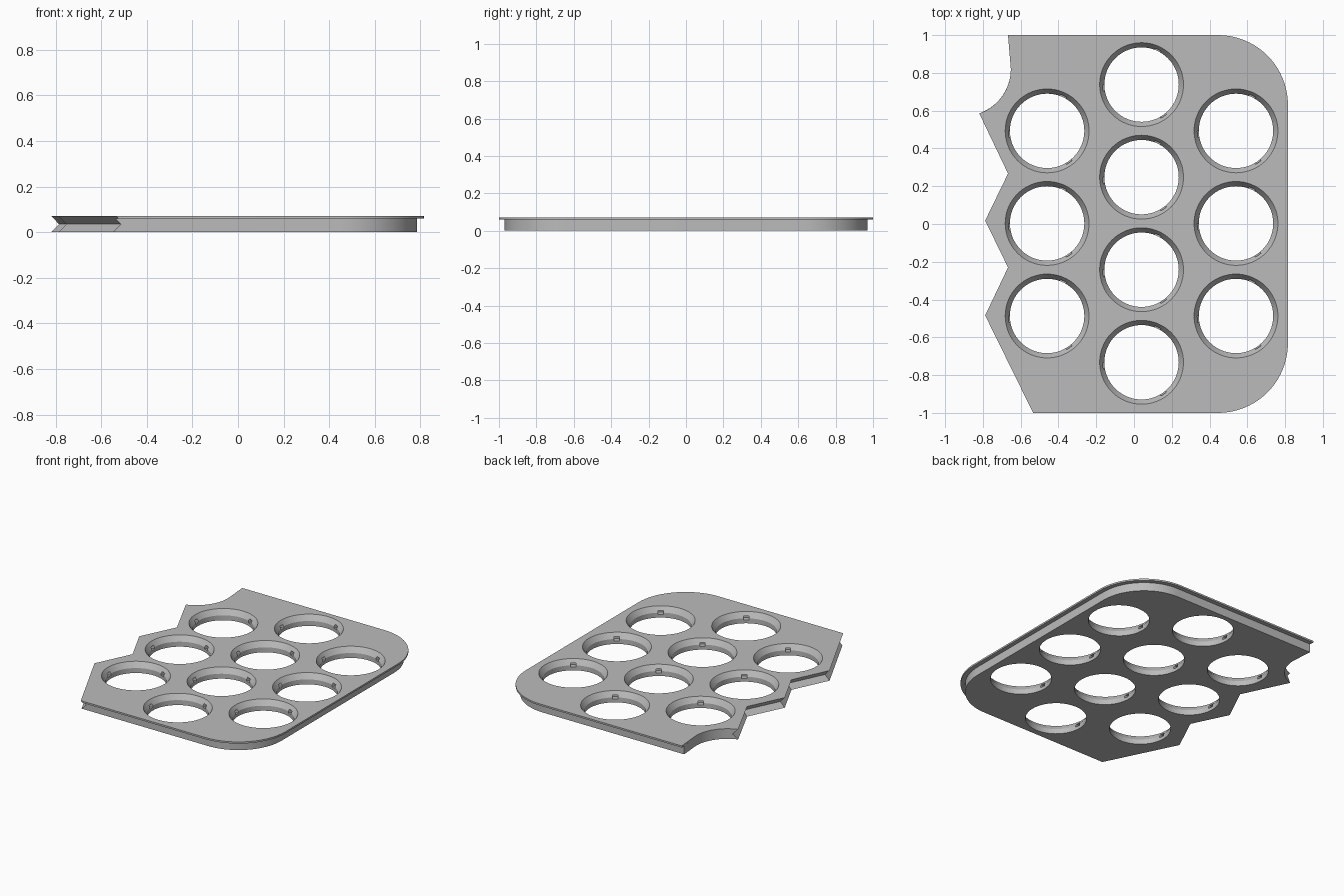
import bpy, bmesh
from math import sin, cos, radians, pi
from mathutils import Matrix

if "Cube" in bpy.data.objects:
    bpy.data.objects.remove(bpy.data.objects["Cube"])

TOP, FLANGE, MID = 0.072, 0.06, 0.035

grey = bpy.data.materials.new("light_grey")
grey.use_nodes = True
grey.diffuse_color = (0.5, 0.5, 0.5, 1)
grey.node_tree.nodes["Principled BSDF"].inputs["Base Color"].default_value = (0.5, 0.5, 0.5, 1)


def arc(cx, cy, r, start, end, n):
    steps = [radians(start + (end - start) * i / n) for i in range(n + 1)]
    return [(cx + r * cos(a), cy + r * sin(a)) for a in steps]


def outline(inset, groove):
    """Plate contour: inset on the three smooth sides, groove on the zigzag."""
    rad = 0.37
    x, y = 0.815 - rad, 1 - rad
    pts = [(-0.534 - inset * 0.49 + groove, inset - 1)]
    pts += arc(x, -y, rad - inset, -90, 0, 20)
    pts += arc(x, y, rad - inset, 0, 90, 20)
    pts.append((-0.667 + inset * 0.08, 1 - inset))
    pts += arc(-0.9, 0.82, 0.248, 0, -71 + groove * 243, 14)
    zigzag = [(-0.667, 0.267), (-0.788, 0.018), (-0.667, -0.23), (-0.788, -0.484)]
    return pts + [(px + groove, py) for px, py in zigzag]


def make_object(name, bm):
    bmesh.ops.recalc_face_normals(bm, faces=bm.faces)
    mesh = bpy.data.meshes.new(name)
    bm.to_mesh(mesh)
    bm.free()
    mesh.materials.append(grey)
    obj = bpy.data.objects.new(name, mesh)
    bpy.context.collection.objects.link(obj)
    return obj


def loft(bm, loops):
    """Skin stacked loops of equal length and cap both ends."""
    rings = [[bm.verts.new((x, y, z)) for x, y in pts] for pts, z in loops]
    for low, high in zip(rings, rings[1:]):
        for i in range(len(low)):
            j = (i + 1) % len(low)
            bm.faces.new((low[i], low[j], high[j], high[i]))
    bm.faces.new(rings[0][::-1])
    bm.faces.new(rings[-1])


# Plate with a thin overhanging flange and a V groove along the zigzag edge
bm = bmesh.new()
slope = MID * (TOP - FLANGE) / (TOP - MID)
loft(bm, [(outline(0.03, 0), 0), (outline(0.03, MID), MID),
          (outline(0.03, slope), FLANGE), (outline(0, slope), FLANGE),
          (outline(0, 0), TOP)])
plate = make_object("plate", bm)

# Cutters: tapered round openings with three small locking notches each
columns = [(-0.46, 3), (0.04, 4), (0.54, 3)]
centres = [(x, 0.49 * (i - (n - 1) / 2) + 0.003) for x, n in columns for i in range(n)]
holes, notches = bmesh.new(), bmesh.new()
for x, y in centres:
    loft(holes, [(arc(x, y, r, 0, 354.375, 63), z)
                 for r, z in ((0.197, -0.05), (0.197, MID), (0.222, TOP), (0.222, 0.1))])
    for angle in (65, 185, 305):
        place = (Matrix.Translation((x, y, MID)) @ Matrix.Rotation(radians(angle), 4, "Z")
                 @ Matrix.Translation((0.2, 0, 0)) @ Matrix.Diagonal((0.07, 0.035, 0.025, 1)))
        bmesh.ops.create_cube(notches, size=1, matrix=place)

for name, cutter_mesh in (("hole_cutter", holes), ("notch_cutter", notches)):
    cutter = make_object(name, cutter_mesh)
    cutter.hide_render = True
    mod = plate.modifiers.new(name, "BOOLEAN")
    mod.operation, mod.solver, mod.object = "DIFFERENCE", "EXACT", cutter
    bpy.context.view_layer.objects.active = plate
    bpy.ops.object.modifier_apply(modifier=mod.name)
    bpy.data.objects.remove(cutter)

# Smooth the curved walls, keep the edges crisp
bpy.ops.object.select_all(action="DESELECT")
plate.select_set(True)
bpy.ops.object.shade_smooth_by_angle(angle=radians(25))
